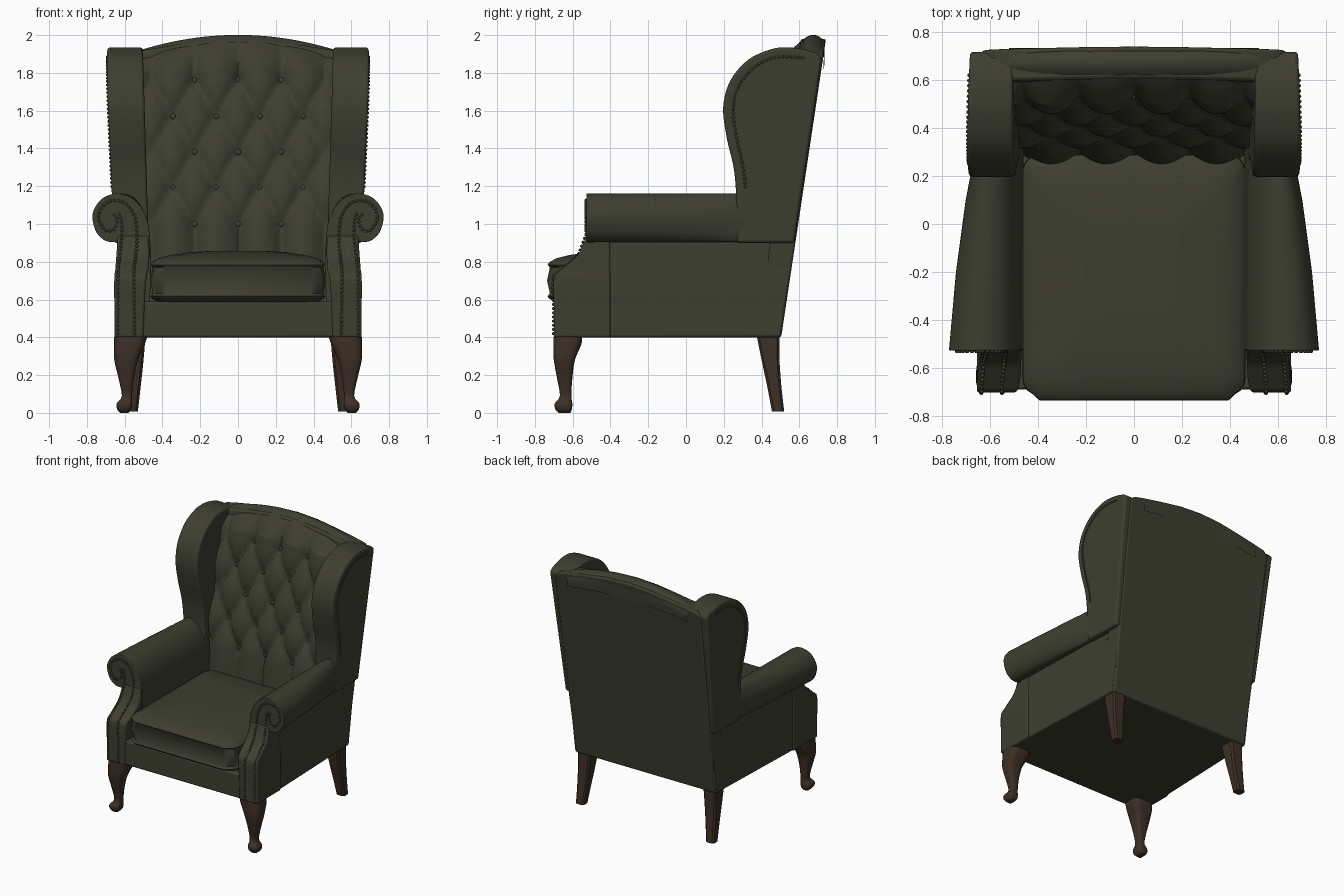
import bpy, bmesh, math
from mathutils import Vector

if "Cube" in bpy.data.objects:
    bpy.data.objects.remove(bpy.data.objects["Cube"])


def material(name, rgb):
    m = bpy.data.materials.new(name)
    m.diffuse_color = (*rgb, 1)
    m.use_nodes = True
    m.node_tree.nodes["Principled BSDF"].inputs["Base Color"].default_value = m.diffuse_color
    return m


LEATHER = material("olive leather", (0.047, 0.049, 0.029))
WOOD = material("dark wood", (0.047, 0.029, 0.019))


def spline(pts, n=8, closed=False):
    """Catmull-Rom points through pts."""
    out, k = [], len(pts)
    P = [Vector(p) for p in pts]
    get = (lambda i: P[i % k]) if closed else (lambda i: P[max(0, min(k - 1, i))])
    for i in range(k if closed else k - 1):
        a, b, c, d = get(i - 1), get(i), get(i + 1), get(i + 2)
        for s in range(n):
            t = s / n
            out.append(0.5 * (2 * b + (c - a) * t + (2 * a - 5 * b + 4 * c - d) * t * t
                              + (3 * b - a - 3 * c + d) * t ** 3))
    if not closed:
        out.append(P[-1])
    return out


def finish(name, bm, mat, bevel=0, mirror=False, angle=35, segments=4):
    me = bpy.data.meshes.new(name)
    bm.to_mesh(me)
    bm.free()
    me.materials.append(mat)
    ob = bpy.data.objects.new(name, me)
    bpy.context.collection.objects.link(ob)
    bpy.ops.object.select_all(action='DESELECT')
    ob.select_set(True)
    bpy.context.view_layer.objects.active = ob
    bpy.ops.object.shade_smooth_by_angle(angle=math.radians(angle))
    if bevel:
        b = ob.modifiers.new("Bevel", 'BEVEL')
        b.width, b.segments, b.limit_method = bevel, segments, 'ANGLE'
        b.angle_limit = math.radians(50)
    if mirror:
        ob.modifiers.new("Mirror", 'MIRROR').use_mirror_merge = False
    return ob


def loft(name, rings, mat, **kw):
    """Closed solid through a list of equal-length rings."""
    bm = bmesh.new()
    R = [[bm.verts.new(p) for p in r] for r in rings]
    n = len(R[0])
    for a, b in zip(R, R[1:]):
        for i in range(n):
            bm.faces.new((a[i], a[(i + 1) % n], b[(i + 1) % n], b[i]))
    bm.faces.new(R[0])
    bm.faces.new(R[-1])
    bmesh.ops.recalc_face_normals(bm, faces=bm.faces)
    return finish(name, bm, mat, **kw)


def round_rect(x0, x1, y0, y1, r, z, n=4):
    ring = []
    for cx, cy, a0 in ((x1 - r, y1 - r, 0), (x0 + r, y1 - r, 90), (x0 + r, y0 + r, 180), (x1 - r, y0 + r, 270)):
        for i in range(n + 1):
            a = math.radians(a0 + 90 * i / n)
            ring.append((cx + r * math.cos(a), cy + r * math.sin(a), z))
    return ring


def beads(name, paths, step=0.022, r=0.009):
    """Row of nail heads along each path."""
    bm = bmesh.new()
    for path in paths:
        left = 0
        for a, b in zip(path, path[1:]):
            L = (b - a).length
            while left < L:
                ret = bmesh.ops.create_icosphere(bm, subdivisions=1, radius=r)
                bmesh.ops.translate(bm, vec=a.lerp(b, left / L), verts=ret['verts'])
                left += step
            left -= L
    finish(name, bm, LEATHER, mirror=True, angle=80)


def back_y(z):
    return 0.50 + (z - 0.4) * 0.15


def side_x(y):
    return 0.655 - 0.04 * (y + 0.7) / 1.2


# seat frame
loft("seat_frame", [[(-side_x(-.69), -.69, z), (side_x(-.69), -.69, z),
                     (side_x(.5), back_y(z), z), (-side_x(.5), back_y(z), z)] for z in (.4, .59)],
     LEATHER, bevel=0.012, segments=2)

# seat cushion with welted edges
rings = []
for z, d in ((.575, .08), (.588, .03), (.605, 0), (.618, -.008), (.632, .004), (.70, -.01), (.77, .004),
             (.784, -.008), (.798, .002), (.818, .035), (.836, .10), (.85, .2), (.858, .32)):
    s = 1 - d / 0.46
    ring = round_rect(-.455, .455, -.705, .28, .07, z)
    rings.append([(x * s, -.21 + (y + .21) * s - (.02 if y < -.6 and abs(x) < .4 else 0), z) for x, y, z in ring])
loft("seat_cushion", rings, LEATHER, angle=60)

# rolled arms, tapering toward the back
arm_outline = [(.49, .42), (.465, .62)] + [tuple(p) for p in spline(
    [(.46, .8), (.475, 1.0), (.53, 1.11), (.62, 1.16), (.71, 1.145), (.762, 1.09), (.777, 1.03),
     (.755, .955), (.705, .91), (.645, .905)], 4)] + [(.655, .75), (.655, .41)]


def arm_ring(y, f):
    ring = []
    for x, z in arm_outline:
        w = max(0, min(1, (x - .5) / .12))
        nx = min(x, .655) + (side_x(y) - .655) * w + max(0, x - .655) * f
        ring.append((nx, y if y < .45 else back_y(z) - .004, z))
    return ring


loft("arm", [arm_ring(-.527, 1), arm_ring(-.2, .85), arm_ring(.1, .6), arm_ring(.29, .35), arm_ring(.5, 0)],
     LEATHER, bevel=0.014, mirror=True, segments=3)

# curved posts in front of the arms
post = spline([(.40, .50, .655, -.70), (.56, .495, .655, -.70), (.71, .485, .655, -.70), (.755, .475, .65, -.665),
               (.82, .47, .645, -.585), (.88, .47, .64, -.55), (.94, .475, .64, -.53)], 4)
loft("arm_post", [[(a, f, z), (b, f, z), (b, -.4, z), (a, -.4, z)] for z, a, b, f in post],
     LEATHER, bevel=0.012, mirror=True, segments=2)


def post_y(z):
    if z > .93:
        return -.53
    return min(post, key=lambda p: abs(p[0] - z))[3] - .002


# nail heads on posts and scrolls
scroll = spline([(.547, .42), (.55, .6), (.55, .75), (.535, .9), (.545, 1.03), (.59, 1.105), (.66, 1.125), (.72, 1.09),
                 (.738, 1.03), (.70, .965), (.655, .975), (.64, 1.03), (.67, 1.06)], 8)
outer = spline([(.638, .42), (.636, .6), (.634, .75), (.618, .9), (.615, 1.0), (.63, 1.06)], 8)
beads("arm_nails", [[Vector((p[0], post_y(p[1]), p[1])) for p in path] for path in (scroll, outer)])


# wings
def wing_out(y, z):
    return .672 + .04 * (z - 1.2) - .03 * (y - .2)


wing_front = spline([(.62, 1.925), (.54, 1.935), (.45, 1.925), (.33, 1.87), (.235, 1.76), (.197, 1.62), (.215, 1.46),
                     (.252, 1.3), (.265, 1.16), (.265, 1.02), (.27, .9)], 5)
wing_outline = [(back_y(1.88) - .002, 1.88), (.69, 1.905)] + [tuple(p) for p in wing_front] + [(back_y(.9) - .002, .9)]
loft("wing", [[(.482 + .03 * (z - 1.2), y, z) for y, z in wing_outline],
              [(wing_out(y, z), y, z) for y, z in wing_outline]], LEATHER, bevel=0.045, mirror=True)
nail_line = [(.62, 1.88), (.5, 1.885), (.42, 1.865), (.345, 1.815), (.278, 1.73), (.25, 1.62), (.265, 1.47),
             (.302, 1.3), (.315, 1.18)]
beads("wing_nails", [[Vector((wing_out(*p), *p)) for p in spline(nail_line, 6)]])

# outer back panel
edge = [(-.605, .4), (.605, .4), (.62, .93), (.635, 1.87), (.60, 1.9), (.5, 1.92), (.35, 1.945), (.18, 1.97), (0, 1.98),
        (-.18, 1.97), (-.35, 1.945), (-.5, 1.92), (-.60, 1.9), (-.635, 1.87), (-.62, .93)]
loft("outer_back", [[(x, back_y(z) - d, z) for x, z in edge] for d in (.13, -.004)],
     LEATHER, bevel=0.012, segments=2)

# deep buttoned inner back with rolled crest
back_path = spline([(.29, .7), (.335, 1.0), (.43, 1.4), (.525, 1.77), (.555, 1.87), (.60, 1.955), (.655, 1.998),
                    (.705, 1.992), (.732, 1.95), (.728, 1.85)], 10)
buttons = [(x, 1.38 + .19 * r) for r in range(-2, 3) for x in ((-.23, 0, .23) if r % 2 == 0 else (-.345, -.115, .115, .345))]


def puff(x, z):
    zc = max(1.0, min(1.76, z)) - 1.38
    u, v = x / .23 + zc / .38, x / .23 - zc / .38
    h = .055 * abs(math.sin(math.pi * u) * math.sin(math.pi * v)) ** .45
    for bx, bz in buttons:
        h -= .018 * math.exp(-((x - bx) ** 2 + (z - bz) ** 2) / .0008)
    return h


bm = bmesh.new()
rows, COLS = [], 88
for j, (y, z) in enumerate(back_path):
    fade = max(0, min(1, (1.98 - z) / .14)) if j < 60 else 0
    half = .475 + .045 * max(0, min(1, (z - .9) / 1.0))
    row = []
    for i in range(COLS + 1):
        x = half * (2 * i / COLS - 1)
        drop = .075 * (x / .5) ** 2 * max(0, min(1, (z - 1.75) / .2))
        row.append(bm.verts.new((x, y - puff(x, z) * fade, z - drop)))
    rows.append(row)
for a, b in zip(rows, rows[1:]):
    for i in range(COLS):
        bm.faces.new((a[i], a[i + 1], b[i + 1], b[i]))
finish("tufted_back", bm, LEATHER, angle=70)

# buttons
bm = bmesh.new()
for bx, bz in buttons:
    y = min(back_path[:55], key=lambda p: abs(p[1] - bz))[0]
    ret = bmesh.ops.create_uvsphere(bm, u_segments=12, v_segments=8, radius=.017)
    bmesh.ops.scale(bm, vec=(1, .6, 1), verts=ret['verts'])
    bmesh.ops.translate(bm, vec=(bx, y + .008, bz), verts=ret['verts'])
finish("back_buttons", bm, LEATHER, angle=80)

# cabriole front legs: z, x range, y range
front = spline([(.405, .48, .655, -.70, -.55), (.36, .495, .657, -.702, -.555), (.28, .53, .655, -.70, -.588),
                (.18, .552, .632, -.682, -.602), (.09, .562, .615, -.668, -.607), (.05, .56, .642, -.695, -.602),
                (.02, .565, .64, -.692, -.604), (0, .58, .625, -.675, -.612)], 4)
loft("front_leg", [round_rect(a, b, c, d, .3 * min(b - a, d - c), z, 3) for z, a, b, c, d in front],
     WOOD, mirror=True, angle=50)

# swept rear legs
rear = spline([(.405, .49, .60, .375, .495), (.28, .50, .60, .40, .495), (.14, .515, .60, .43, .505),
               (.008, .53, .60, .455, .52)], 3)
loft("rear_leg", [round_rect(a, b, c, d, .012, z, 1) for z, a, b, c, d in rear], WOOD, mirror=True)
